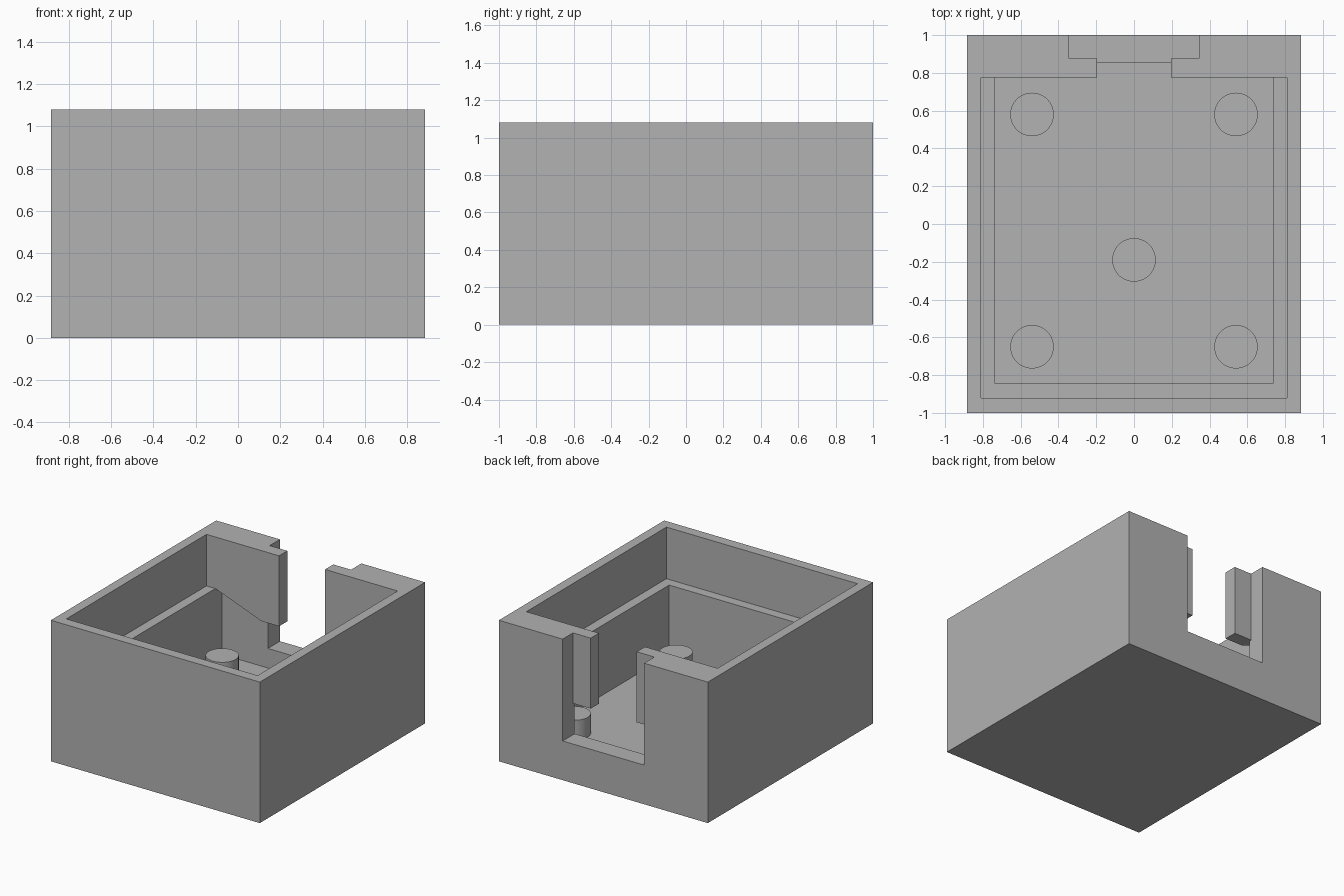
import bpy
import bmesh

if "Cube" in bpy.data.objects:
    bpy.data.objects.remove(bpy.data.objects["Cube"])

grey = bpy.data.materials.new("plain grey")
grey.use_nodes = True
grey.diffuse_color = (0.445, 0.445, 0.445, 1)
grey.node_tree.nodes["Principled BSDF"].inputs["Base Color"].default_value = grey.diffuse_color


def prism(name, profile, y0, y1):
    """Extrude an x-z profile from y0 to y1."""
    bm = bmesh.new()
    face = bm.faces.new([bm.verts.new((x, y0, z)) for x, z in profile])
    new = bmesh.ops.extrude_face_region(bm, geom=[face])["geom"]
    for v in new:
        if isinstance(v, bmesh.types.BMVert):
            v.co.y = y1
    bmesh.ops.recalc_face_normals(bm, faces=bm.faces)
    mesh = bpy.data.meshes.new(name)
    bm.to_mesh(mesh)
    bm.free()
    mesh.materials.append(grey)
    obj = bpy.data.objects.new(name, mesh)
    bpy.context.collection.objects.link(obj)
    return obj


def block(name, half, y0, y1, z0, z1):
    return prism(name, [(-half, z0), (half, z0), (half, z1), (-half, z1)], y0, y1)


def carve(target, cutter):
    """Subtract the cutter from the target and discard it."""
    mod = target.modifiers.new("cut", "BOOLEAN")
    mod.operation = "DIFFERENCE"
    mod.solver = "EXACT"
    mod.object = cutter
    bpy.context.view_layer.objects.active = target
    bpy.ops.object.modifier_apply(modifier=mod.name)
    bpy.data.objects.remove(cutter)


TOP = 1.08
FLOOR = 0.15
SILL = 0.30
LEDGE = 0.685
LIP = 0.54

# Outer box
case = block("open_case", 0.885, -1, 1, 0, TOP)

# Wide upper recess, leaving a ledge, and the narrower lower recess
carve(case, block("upper_recess", 0.81, -0.92, 0.775, LEDGE, 1.3))
carve(case, block("lower_recess", 0.735, -0.845, 0.775, FLOOR, 0.8))

# Hollow under the back wall, with a sloped ceiling on both sides
carve(case, prism("back_undercut", [(-0.735, FLOOR), (0.735, FLOOR), (0.735, LEDGE),
                                    (0.345, LIP), (-0.345, LIP), (-0.735, LEDGE)], 0.7, 0.855))

# Stepped opening in the back wall: outer notch, gap between tabs, space under tabs
carve(case, block("outer_notch", 0.345, 0.875, 1.2, SILL, 1.3))
carve(case, block("tab_gap", 0.195, 0.7, 0.95, SILL, 1.3))
carve(case, block("tab_underside", 0.345, 0.8, 0.95, SILL, LIP))

# Round support posts on the floor
posts = [("center_post", 0, -0.19)]
for side, x in (("left", 0.54), ("right", -0.54)):
    posts += [("front_" + side + "_post", x, -0.65), ("back_" + side + "_post", x, 0.58)]
for name, x, y in posts:
    bpy.ops.mesh.primitive_cylinder_add(vertices=64, radius=0.115, depth=0.2,
                                        location=(x, y, SILL - 0.1))
    post = bpy.context.object
    post.name = name
    post.data.materials.append(grey)
    bpy.ops.object.shade_smooth_by_angle()
